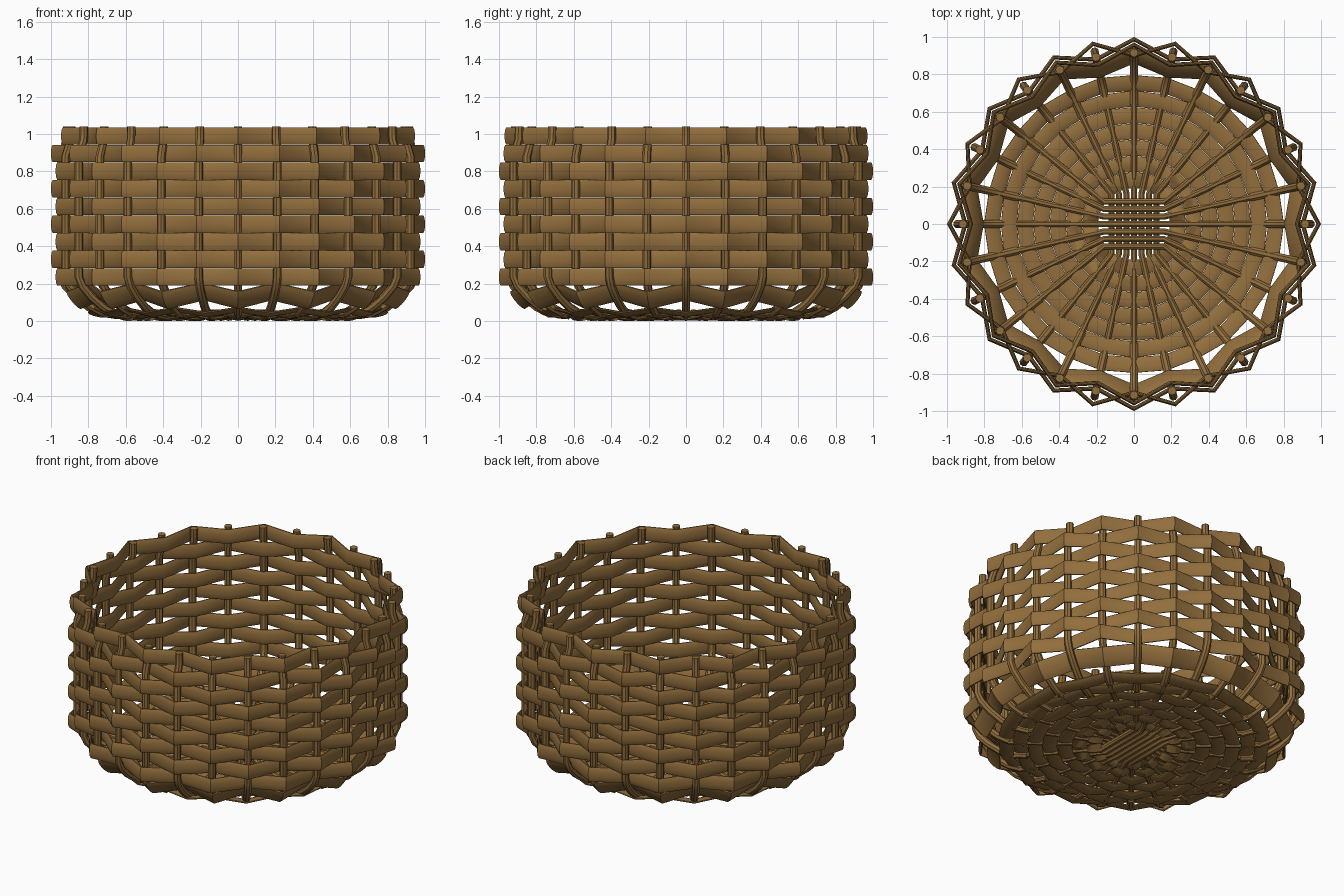
import bpy, bmesh, math
from mathutils import Vector

if "Cube" in bpy.data.objects:
    bpy.data.objects.remove(bpy.data.objects["Cube"])

N = 28                       # stakes around the basket
STEP = 2 * math.pi / N
UP = Vector((0, 0, 1))

wicker = bpy.data.materials.new("wicker_brown")
wicker.diffuse_color = (0.29, 0.158, 0.047, 1)
wicker.use_nodes = True
wicker.node_tree.nodes["Principled BSDF"].inputs["Base Color"].default_value = wicker.diffuse_color


def radial(k):
    return Vector((math.cos(k * STEP), math.sin(k * STEP), 0))


def sweep(bm, frames, sides, closed=False):
    """Skin elliptical sections; each frame is (centre, axis_a, axis_b)."""
    rings = []
    for c, a, b in frames:
        rings.append([bm.verts.new(c + a * math.cos(t) + b * math.sin(t))
                      for t in ((i + 0.5) * 2 * math.pi / sides for i in range(sides))])
    n = len(rings)
    for i in range(n if closed else n - 1):
        p, q = rings[i], rings[(i + 1) % n]
        for j in range(sides):
            m = (j + 1) % sides
            bm.faces.new((p[j], p[m], q[m], q[j]))
    if not closed:
        bm.faces.new(rings[0])
        bm.faces.new(rings[-1])


def rod(bm, pts, side, radius, sides=8):
    """Round rod along points; side is a vector across the rod."""
    frames = []
    for i, p in enumerate(pts):
        t = (pts[min(i + 1, len(pts) - 1)] - pts[max(i - 1, 0)]).normalized()
        s = (side - t * side.dot(t)).normalized()
        frames.append((p, s * radius, t.cross(s) * radius))
    sweep(bm, frames, sides)


def finish(name, bm):
    bmesh.ops.recalc_face_normals(bm, faces=bm.faces)
    me = bpy.data.meshes.new(name)
    bm.to_mesh(me)
    bm.free()
    me.materials.append(wicker)
    ob = bpy.data.objects.new(name, me)
    bpy.context.collection.objects.link(ob)
    bpy.ops.object.select_all(action='DESELECT')
    ob.select_set(True)
    bpy.context.view_layer.objects.active = ob
    bpy.ops.object.shade_smooth_by_angle(angle=math.radians(38))


def weaver(bm, r, z, tilt, amp, half_h, half_t, parity):
    """Closed strand passing alternately outside and inside the stakes."""
    frames = []
    for k in range(N):
        d = radial(k)
        along = d * math.cos(tilt) + UP * math.sin(tilt)
        out = d * math.sin(tilt) - UP * math.cos(tilt)
        s = amp if (k + parity) % 2 == 0 else -amp
        frames.append((d * r + UP * z + out * s, along * half_h, out * half_t))
    sweep(bm, frames, 12, True)


# upright stakes, curving up from the floor into the wall
bm = bmesh.new()
PROFILE = [(0.64, 0.03), (0.74, 0.045), (0.80, 0.075), (0.87, 0.13), (0.925, 0.19),
           (0.945, 0.235), (0.945, 0.88), (0.917, 0.97), (0.915, 1.04)]
for k in range(N):
    rod(bm, [radial(k) * r + UP * z for r, z in PROFILE],
        Vector((-math.sin(k * STEP), math.cos(k * STEP), 0)), 0.023)
finish("wall_stakes", bm)

# wall weavers: straight rows, then the slightly drawn-in rim row
bm = bmesh.new()
for j in range(1, 9):
    weaver(bm, 0.945, 0.99 - j * 0.0944, math.pi / 2, 0.043, 0.048, 0.0125, j + 1)
finish("wall_weavers", bm)
bm = bmesh.new()
weaver(bm, 0.915, 0.989, math.pi / 2, 0.043, 0.048, 0.0125, 1)
finish("rim_weaver", bm)

# wide sloping strand where the floor turns into the wall
bm = bmesh.new()
weaver(bm, 0.872, 0.135, math.radians(50), 0.036, 0.062, 0.014, 1)
finish("corner_weaver", bm)

# floor rods: seven crossing each way, fanning out into spokes
bm = bmesh.new()
for turn, zc in ((0, 0.046), (7, 0.02)):
    ex, ey = radial(turn), radial(turn + 7)
    for i in range(-3, 4):
        half = []
        for sx in (-1, 1):
            a = i * STEP
            end = ex * (sx * 0.74 * math.cos(a)) + ey * (0.74 * math.sin(a)) + UP * 0.036
            mid = ex * (sx * 0.16) + ey * (i * 0.04) + UP * zc
            near = mid.lerp(end, 0.15)
            near.z = 0.03
            half.append([end, near, mid])
        rod(bm, half[0] + half[1][::-1], ey, 0.018)
finish("floor_spokes", bm)

# floor weavers: flat woven rings
bm = bmesh.new()
for j in range(7):
    r = 0.235 + j * 0.087
    lift = 0.012 * max(0, j - 4)
    weaver(bm, r, 0.024 + lift, 0.12 * max(0, j - 4), 0.013, 0.044, 0.011, j)
finish("floor_weavers", bm)
